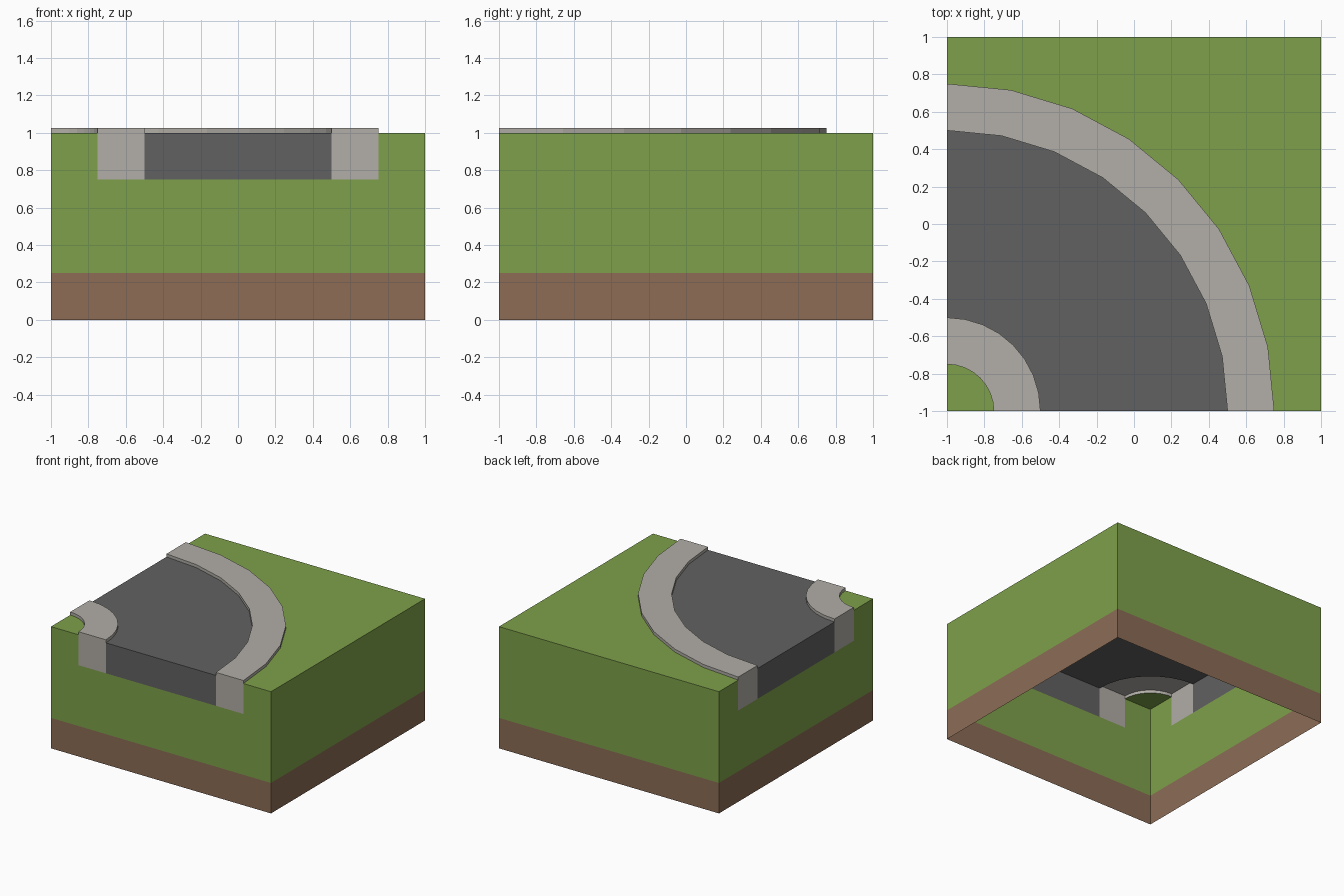
import bpy, bmesh, math
from mathutils import Vector

if "Cube" in bpy.data.objects:
    bpy.data.objects.remove(bpy.data.objects["Cube"])

STEPS = 8            # flat segments in each quarter bend
TOP, KERB_TOP, BAND = 1.0, 1.025, 0.75


def material(name, rgb):
    m = bpy.data.materials.new(name)
    m.diffuse_color = (*rgb, 1)
    m.use_nodes = True
    m.node_tree.nodes["Principled BSDF"].inputs["Base Color"].default_value = m.diffuse_color
    return m


GRASS = material("grass green", (0.209, 0.352, 0.069))
SOIL = material("soil brown", (0.262, 0.150, 0.091))
STONE = material("kerb stone", (0.445, 0.423, 0.387))
TARMAC = material("road grey", (0.120, 0.120, 0.120))


def face(bm, pts, out, mat=0):
    """Add a face whose normal points along out."""
    f = bm.faces.new([bm.verts.new(p) for p in pts])
    f.normal_update()
    if f.normal.dot(Vector(out)) < 0:
        f.normal_flip()
    f.material_index = mat


def point(r, i, z):
    """Point on a bend around the front left corner; r None = tile edge."""
    a = math.pi / 2 * i / STEPS
    c, s = math.cos(a), math.sin(a)
    if r is None:
        r = 2 / max(c, s)
    return (-1 + r * c, -1 + r * s, z)


def bend(bm, r0, r1, z):
    """Flat curved strip between two radii."""
    for i in range(STEPS):
        pts = [point(r1, i, z), point(r1, i + 1, z)]
        pts += [point(r0, i + 1, z), point(r0, i, z)] if r0 else [(-1, -1, z)]
        face(bm, pts, (0, 0, 1))


def riser(bm, r, side):
    """Low vertical kerb edge; side is 1 outward, -1 inward."""
    for i in range(STEPS):
        out = Vector(point(1, i + 0.5, 0)) - Vector((-1, -1, 0))
        face(bm, [point(r, i, TOP), point(r, i + 1, TOP),
                  point(r, i + 1, KERB_TOP), point(r, i, KERB_TOP)], out * side)


def panel(bm, u0, u1, z0, z1, mat=0, walls=("front", "left")):
    """Upright rectangle on the chosen tile walls, u measured along the wall."""
    place = {"front": (lambda u, z: (u - 1, -1, z), (0, -1, 0)),
             "left": (lambda u, z: (-1, u - 1, z), (-1, 0, 0)),
             "back": (lambda u, z: (u - 1, 1, z), (0, 1, 0)),
             "right": (lambda u, z: (1, u - 1, z), (1, 0, 0))}
    for w in walls:
        at, out = place[w]
        face(bm, [at(u0, z0), at(u1, z0), at(u1, z1), at(u0, z1)], out, mat)


def finish(bm, name, *mats):
    bmesh.ops.remove_doubles(bm, verts=bm.verts, dist=1e-4)
    me = bpy.data.meshes.new(name)
    bm.to_mesh(me)
    bm.free()
    for m in mats:
        me.materials.append(m)
    bpy.context.collection.objects.link(bpy.data.objects.new(name, me))


# Ground block: hollow, open underneath, soil band round the foot
bm = bmesh.new()
panel(bm, 0, 2, 0, 0.25, 1, ("front", "left", "back", "right"))
panel(bm, 0, 2, 0.25, TOP, 0, ("back", "right"))
panel(bm, 0, 2, 0.25, BAND)
panel(bm, 0, 0.25, BAND, TOP)
panel(bm, 1.75, 2, BAND, TOP)
bend(bm, 0, 0.25, TOP)
bend(bm, 1.75, None, TOP)
finish(bm, "ground_block", GRASS, SOIL)

# Road surface with its two cut ends
bm = bmesh.new()
bend(bm, 0.5, 1.5, TOP)
panel(bm, 0.5, 1.5, BAND, TOP)
finish(bm, "road", TARMAC)

# Raised kerbs
for name, r0, r1 in (("inner_kerb", 0.25, 0.5), ("outer_kerb", 1.5, 1.75)):
    bm = bmesh.new()
    bend(bm, r0, r1, KERB_TOP)
    riser(bm, r0, -1)
    riser(bm, r1, 1)
    panel(bm, r0, r1, BAND, KERB_TOP)
    finish(bm, name, STONE)
